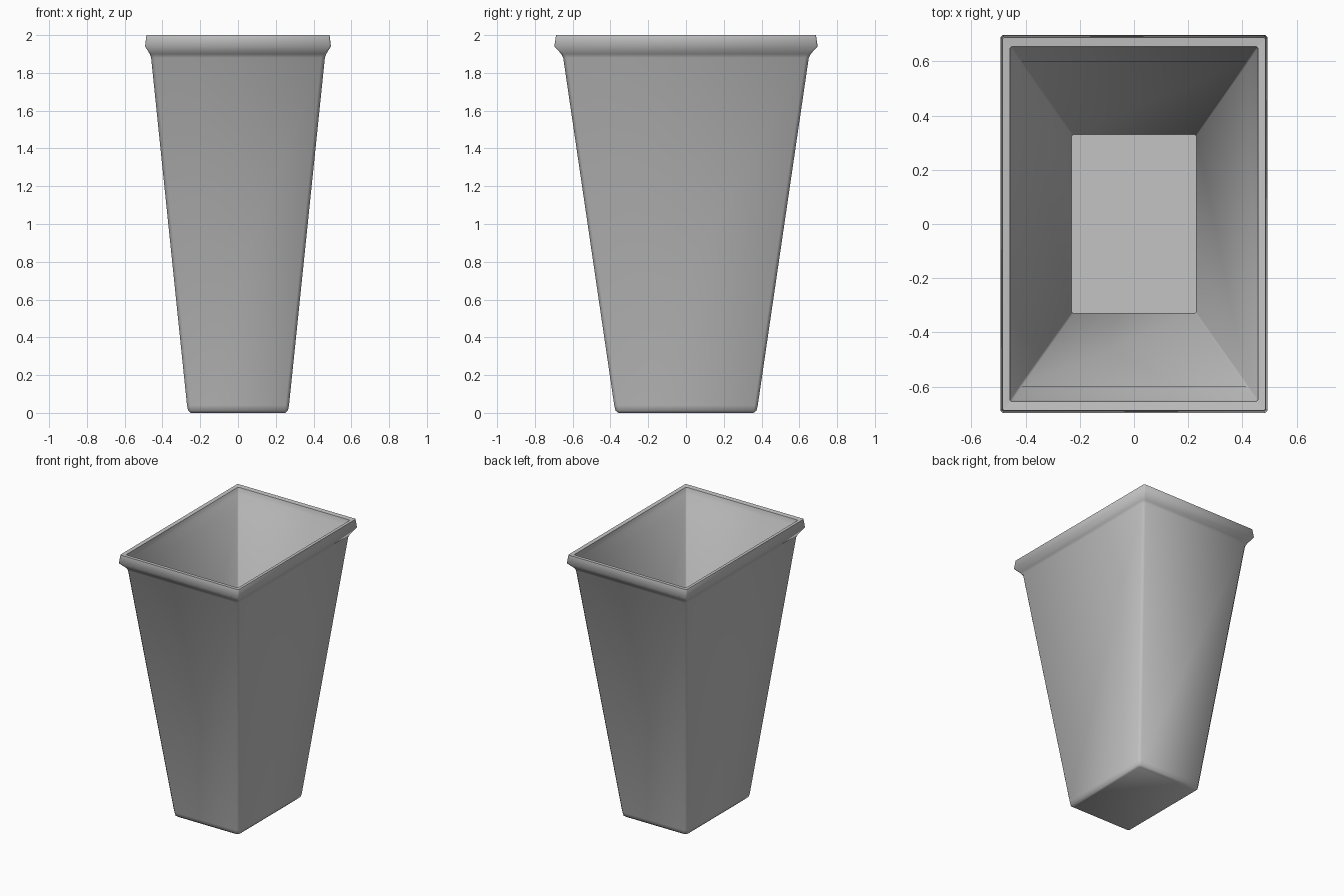
import bpy, bmesh, math

if "Cube" in bpy.data.objects:
    bpy.data.objects.remove(bpy.data.objects["Cube"])

# one plain grey plastic
grey = bpy.data.materials.new("grey plastic")
grey.diffuse_color = (0.55, 0.55, 0.55, 1)
grey.use_nodes = True
grey.node_tree.nodes["Principled BSDF"].inputs["Base Color"].default_value = grey.diffuse_color


def ring(bm, hx, hy, z, c):
    """Rectangle with small chamfered corners."""
    pts = [(hx - c, -hy), (hx, -hy + c), (hx, hy - c), (hx - c, hy),
           (-hx + c, hy), (-hx, hy - c), (-hx, -hy + c), (-hx + c, -hy)]
    return [bm.verts.new((x, y, z)) for x, y in pts]


# profile: half width, half depth, height, corner chamfer
profile = [
    (0.252, 0.357, 0.000, 0.012),   # underside edge
    (0.264, 0.373, 0.012, 0.015),
    (0.270, 0.380, 0.040, 0.018),   # outer wall
    (0.460, 0.650, 1.880, 0.018),
    (0.467, 0.660, 1.900, 0.015),   # flared rim
    (0.492, 0.697, 1.940, 0.008),
    (0.485, 0.688, 2.000, 0.006),   # top edge
    (0.458, 0.655, 1.996, 0.006),
    (0.452, 0.648, 1.955, 0.006),   # inside of the rim
    (0.420, 0.600, 1.880, 0.006),
    (0.230, 0.330, 0.040, 0.006),   # inside floor
]

bm = bmesh.new()
rings = [ring(bm, *p) for p in profile]
for a, b in zip(rings, rings[1:]):
    for i in range(8):
        j = (i + 1) % 8
        bm.faces.new((a[i], a[j], b[j], b[i]))
bm.faces.new(rings[0][::-1])
bm.faces.new(rings[-1])
bmesh.ops.recalc_face_normals(bm, faces=bm.faces[:])

mesh = bpy.data.meshes.new("waste_bin")
bm.to_mesh(mesh)
bm.free()
mesh.materials.append(grey)
bin_obj = bpy.data.objects.new("waste_bin", mesh)
bpy.context.collection.objects.link(bin_obj)
bpy.context.view_layer.objects.active = bin_obj
bin_obj.select_set(True)
bpy.ops.object.shade_smooth_by_angle(angle=math.radians(62))
